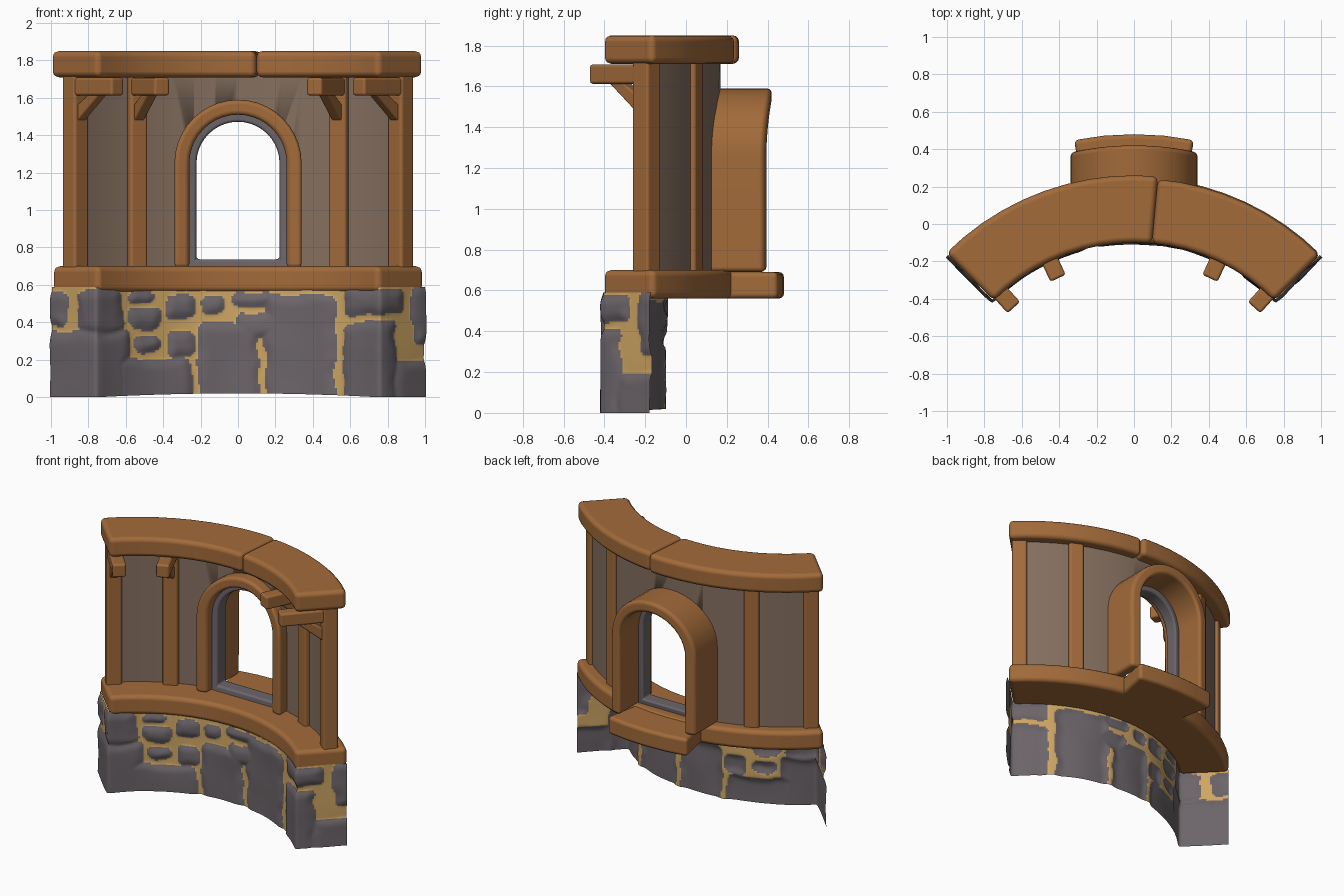
import bpy, bmesh, math
from mathutils import Vector, noise

if "Cube" in bpy.data.objects:
    bpy.data.objects.remove(bpy.data.objects["Cube"])

CY = -1.16            # y of the arc centre; the wall is a quarter ring around it
RAD = math.radians


def material(name, col):
    m = bpy.data.materials.new(name)
    m.diffuse_color = (*col, 1)
    m.use_nodes = True
    m.node_tree.nodes["Principled BSDF"].inputs["Base Color"].default_value = m.diffuse_color
    return m


WOOD = material("warm wood", (0.36, 0.145, 0.042))
PLASTER = material("brown plaster", (0.235, 0.16, 0.115))
STONE = material("grey stone", (0.15, 0.13, 0.142))
MORTAR = material("tan mortar", (0.62, 0.38, 0.125))


def polar(r, a, z, t=0.0):
    """Point at radius r, angle a (degrees from +y), tangential offset t."""
    s, c = math.sin(RAD(a)), math.cos(RAD(a))
    return (r * s + t * c, CY + r * c - t * s, z)


def loft(name, rings, mat, bevel=0.0, closed=False):
    """Skin a list of equal-length rings; cap the ends unless closed."""
    bm = bmesh.new()
    vs = [[bm.verts.new(p) for p in ring] for ring in rings]
    k, n = len(rings[0]), len(rings)
    for i in range(n if closed else n - 1):
        a, b = vs[i], vs[(i + 1) % n]
        for j in range(k):
            bm.faces.new((a[j], a[(j + 1) % k], b[(j + 1) % k], b[j]))
    if not closed:
        bm.faces.new(vs[0])
        bm.faces.new(vs[-1])
    bmesh.ops.recalc_face_normals(bm, faces=bm.faces)
    me = bpy.data.meshes.new(name)
    bm.to_mesh(me)
    bm.free()
    me.materials.append(mat)
    me.shade_smooth()
    ob = bpy.data.objects.new(name, me)
    bpy.context.collection.objects.link(ob)
    if bevel:
        mod = ob.modifiers.new("rounded edges", "BEVEL")
        mod.width, mod.segments = bevel, 3
        mod.limit_method, mod.angle_limit = "ANGLE", RAD(40)
        mod.harden_normals = True
    else:
        me.set_sharp_from_angle(angle=RAD(35))
    return ob


def arc_slab(name, r0, r1, z0, z1, a0, a1, n, mat, bevel=0.0):
    rings = []
    for i in range(n + 1):
        a = a0 + (a1 - a0) * i / n
        rings.append([polar(r0, a, z0), polar(r1, a, z0), polar(r1, a, z1), polar(r0, a, z1)])
    return loft(name, rings, mat, bevel)


def radial_prism(name, a, profile, width, mat, bevel):
    """Profile in (radius, z), extruded along the tangent at angle a."""
    return loft(name, [[polar(r, a, z, t) for r, z in profile] for t in (-width / 2, width / 2)], mat, bevel)


def rect(r0, r1, z0, z1):
    return [(r0, z0), (r1, z0), (r1, z1), (r0, z1)]


def arch_path(w, z0, spring=1.25, n=20):
    pts = [(w, z0)]
    pts += [(w * math.cos(math.pi * i / n), spring + w * math.sin(math.pi * i / n)) for i in range(n + 1)]
    return pts + [(-w, z0)]


def arch_frame(name, w_in, w_out, z_in, z_out, r0, r1, mat, bevel, closed=False):
    """Arched frame whose front and back follow the wall's curve."""
    def at(p, r):
        return (p[0], CY + math.sqrt(r * r - p[0] ** 2), p[1])
    rings = [[at(i, r0), at(o, r0), at(o, r1), at(i, r1)]
             for i, o in zip(arch_path(w_in, z_in), arch_path(w_out, z_out))]
    return loft(name, rings, mat, bevel, closed)


# rails, with a joint in the top one, and the outside sill
arc_slab("top_rail_left", 1.06, 1.42, 1.71, 1.85, -45, 5.2, 10, WOOD, 0.032)
arc_slab("top_rail_right", 1.06, 1.405, 1.71, 1.85, 5.2, 45, 8, WOOD, 0.032)
arc_slab("bottom_rail", 1.06, 1.41, 0.56, 0.70, -45, 45, 18, WOOD, 0.032)
arc_slab("window_sill", 1.36, 1.64, 0.56, 0.69, -11.3, 11.3, 4, WOOD, 0.025)

# plaster wall with an arched opening cut through
wall = arc_slab("plaster_wall", 1.285, 1.33, 0.68, 1.73, -42, 42, 16, PLASTER)
cutter = loft("window_cutter", [[(x, y, z) for x, z in arch_path(0.29, 0.6)] for y in (-0.2, 0.5)], PLASTER)
cutter.hide_render = True
cutter.hide_viewport = True
cut = wall.modifiers.new("window opening", "BOOLEAN")
cut.operation, cut.object, cut.solver = "DIFFERENCE", cutter, "EXACT"

# window surround and inner stone trim
arch_frame("window_frame", 0.26, 0.34, 0.69, 0.69, 1.20, 1.58, WOOD, 0.025)
arch_frame("window_trim", 0.222, 0.275, 0.737, 0.685, 1.26, 1.36, STONE, 0.015, closed=True)

# posts with bracket beams and braces
for side, tag in ((-1, "left"), (1, "right")):
    for ang, pos in ((42, "end"), (25, "inner")):
        a = ang * side
        radial_prism(f"{pos}_post_{tag}", a, rect(1.247, 1.353, 0.68, 1.73), 0.105, WOOD, 0.018)
        radial_prism(f"{pos}_beam_{tag}", a, rect(0.96, 1.27, 1.612, 1.708), 0.09, WOOD, 0.015)
        radial_prism(f"{pos}_brace_{tag}", a,
                     [(1.26, 1.47), (1.26, 1.56), (1.15, 1.63), (1.06, 1.63)], 0.06, WOOD, 0.01)

# stone base: open-backed sheet along the inner arc and both ends
STONES = [  # x0, x1, z0, z1 of each stone seen from the front
    (-1.2, -.58, -.2, .35), (-.66, -.25, -.2, .21), (-1.2, -.905, .37, .56), (-.86, -.62, .34, .575),
    (-.59, -.44, .50, .57), (-.6, -.41, .355, .475), (-.40, -.23, .42, .55), (-.56, -.42, .24, .33),
    (-.38, -.23, .21, .36), (-.215, .11, -.2, .40), (-.2, -.07, .445, .54), (-.04, .19, .48, .56),
    (.145, .52, -.2, .55), (-.02, .3, .31, .45), (.565, .85, -.2, .4), (.56, .89, .44, .575),
    (.93, 1.2, .29, .6), (.82, 1.2, -.2, .19),
]


def stone_depth(x, z):
    """How far a point lies inside its nearest rounded stone (negative = mortar)."""
    q = Vector((x * 9, z * 9, 3.1))
    x += 0.022 * noise.noise(q)
    z += 0.022 * noise.noise(q + Vector((7, 5, 2)))
    best, c = -1.0, 0.045
    for x0, x1, z0, z1 in STONES:
        dx = abs(x - (x0 + x1) / 2) - (x1 - x0) / 2 + c
        dz = abs(z - (z0 + z1) / 2) - (z1 - z0) / 2 + c
        d = math.hypot(max(dx, 0), max(dz, 0)) + min(max(dx, dz), 0) - c
        best = max(best, -d)
    return best


R_IN, R_OUT, CAP, ARC, ROWS = 1.072, 1.405, 26, 140, 46
plan = [polar(R_OUT + (R_IN - R_OUT) * i / CAP, -45, 0) for i in range(CAP)]
plan += [polar(R_IN, -45 + 90 * i / ARC, 0) for i in range(ARC)]
plan += [polar(R_IN + (R_OUT - R_IN) * i / CAP, 45, 0) for i in range(CAP + 1)]
plan = [Vector(p) for p in plan]

bm = bmesh.new()
grid = []
for i, p in enumerate(plan):
    d = (plan[min(i + 3, len(plan) - 1)] - plan[max(i - 3, 0)]).normalized()
    out = Vector((d.y, -d.x, 0))
    foot = 0.02 * max(0, 1 - (p.x / 0.75) ** 2)
    col = []
    for j in range(ROWS + 1):
        z = foot + (0.59 - foot) * j / ROWS
        h = min(max(stone_depth(p.x, z), 0) / 0.06, 1)
        bulge = 0.018 * h * (2 - h) + 0.008 * noise.noise(Vector((p.x * 4, z * 4, 0)))
        col.append(bm.verts.new(p + out * bulge + Vector((0, 0, z))))
    grid.append(col)
for i in range(len(plan) - 1):
    for j in range(ROWS):
        f = bm.faces.new((grid[i][j], grid[i + 1][j], grid[i + 1][j + 1], grid[i][j + 1]))
        c = f.calc_center_median()
        f.material_index = 0 if stone_depth(c.x, c.z) > 0 else 1
        f.smooth = True
mesh = bpy.data.meshes.new("stone_base")
bm.to_mesh(mesh)
bm.free()
mesh.materials.append(STONE)
mesh.materials.append(MORTAR)
bpy.context.collection.objects.link(bpy.data.objects.new("stone_base", mesh))
